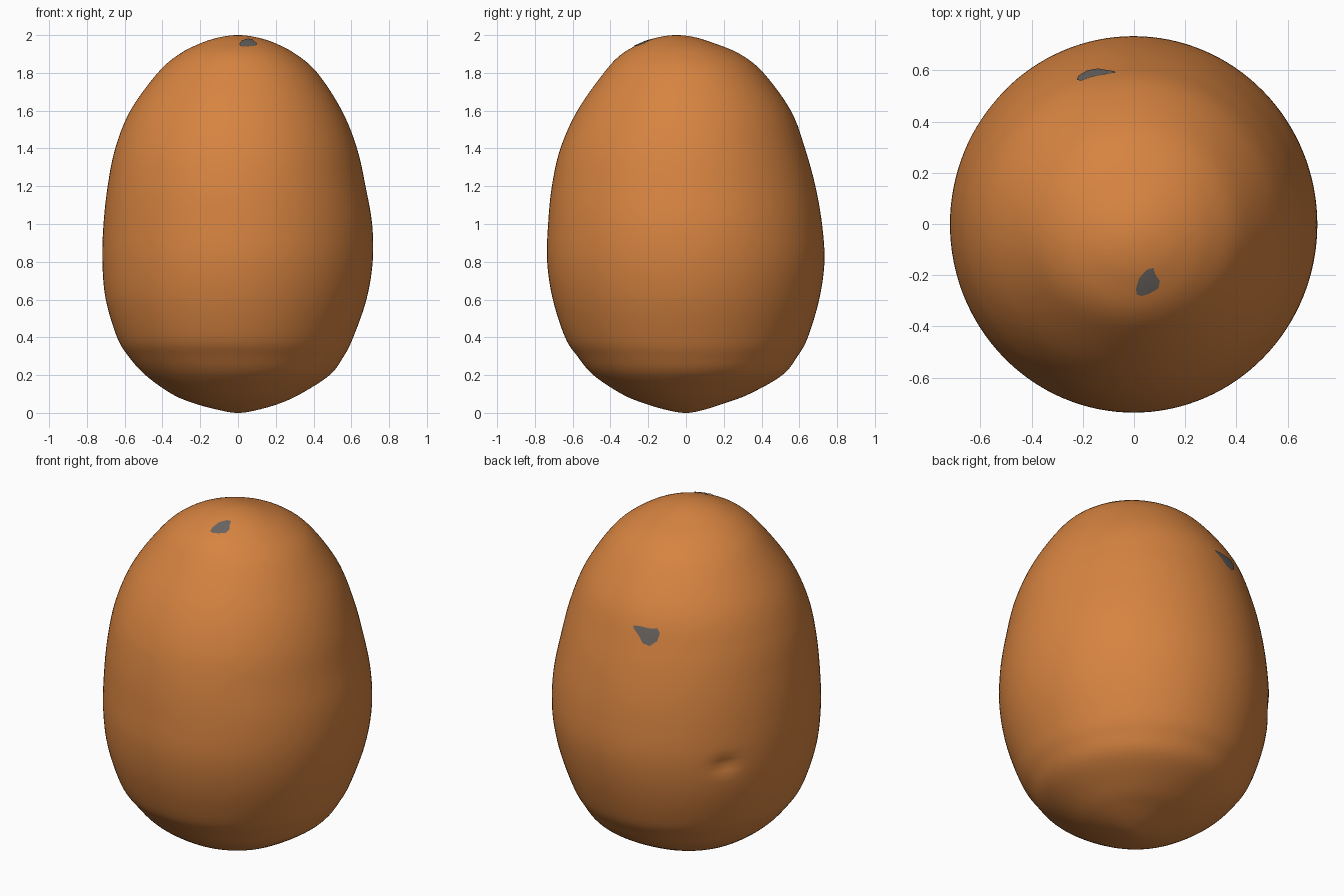
import bpy, bmesh, math
from mathutils import Vector
from mathutils.bvhtree import BVHTree

if "Cube" in bpy.data.objects:
    bpy.data.objects.remove(bpy.data.objects["Cube"])

SEGS, SUB = 128, 6

def material(name, rgb):
    m = bpy.data.materials.new(name)
    m.diffuse_color = (*rgb, 1)
    m.use_nodes = True
    m.node_tree.nodes["Principled BSDF"].inputs["Base Color"].default_value = m.diffuse_color
    return m

orange = material("shell orange", (0.68, 0.23, 0.052))
grey = material("patch grey", (0.14, 0.127, 0.12))

# egg profile rows: z, min x, max x, min y, max y
ROWS = [
    (0, 0, 0, 0, 0),
    (.015, -.10, .10, -.10, .09),
    (.05, -.23, .22, -.22, .20),
    (.10, -.35, .33, -.34, .335),
    (.20, -.49, .485, -.49, .51),
    (.30, -.58, .56, -.575, .59),
    (.40, -.64, .61, -.64, .645),
    (.60, -.70, .68, -.705, .705),
    (.80, -.718, .713, -.735, .733),
    (1.0, -.712, .71, -.73, .72),
    (1.2, -.69, .675, -.71, .685),
    (1.4, -.65, .63, -.665, .63),
    (1.6, -.57, .55, -.575, .555),
    (1.8, -.425, .42, -.435, .41),
    (1.9, -.31, .305, -.34, .285),
    (1.96, -.19, .19, -.23, .14),
    (1.99, -.09, .09, -.14, .04),
    (2.0, 0, 0, -.05, -.05),
]

def over_pole(r):
    # continue the curve past a pole by swapping its two sides
    return (r[0], r[2], r[1], r[4], r[3])

def spline(a, b, c, d, t):
    return [0.5 * (2 * q + (r - p) * t + (2 * p - 5 * q + 4 * r - s) * t * t
                   + (3 * q - p - 3 * r + s) * t ** 3) for p, q, r, s in zip(a, b, c, d)]

pts = [over_pole(ROWS[1])] + ROWS + [over_pole(ROWS[-2])]
rings = [spline(*pts[i:i + 4], k / SUB) for i in range(len(ROWS) - 1) for k in range(SUB)][1:]

# small dent low on the back left
DENT = Vector((-.575, .45, .77))
DENT_SIDE = Vector((-.62, -.785, 0))
DENT_IN = Vector((.785, -.62, 0))

def dented(p):
    d = p - DENT
    if d.dot(DENT_IN) > .3:
        return p
    u, v = d.dot(DENT_SIDE) / .065, d.z / .04
    return p + DENT_IN * (.022 * math.exp(-(u * u + v * v)))

bm = bmesh.new()
loops = []
for z, x0, x1, y0, y1 in rings:
    loop = []
    for s in range(SEGS):
        a = 2 * math.pi * s / SEGS
        p = Vector(((x0 + x1) / 2 + (x1 - x0) / 2 * math.cos(a),
                    (y0 + y1) / 2 + (y1 - y0) / 2 * math.sin(a), z))
        loop.append(bm.verts.new(dented(p)))
    loops.append(loop)
bottom, top = bm.verts.new((0, 0, 0)), bm.verts.new((0, -.05, 2))
for s in range(SEGS):
    n = (s + 1) % SEGS
    for lo, hi in zip(loops, loops[1:]):
        bm.faces.new((lo[s], lo[n], hi[n], hi[s]))
    bm.faces.new((bottom, loops[0][n], loops[0][s]))
    bm.faces.new((loops[-1][s], loops[-1][n], top))
bm.normal_update()
tree = BVHTree.FromBMesh(bm)

def finish(b, name, mat):
    me = bpy.data.meshes.new(name)
    b.to_mesh(me)
    b.free()
    me.materials.append(mat)
    me.polygons.foreach_set("use_smooth", [True] * len(me.polygons))
    ob = bpy.data.objects.new(name, me)
    bpy.context.collection.objects.link(ob)

finish(bm, "egg_shell", orange)

# thin grey patches laid onto the shell by casting an outline at it
def patch(name, outline, origin, direction):
    b = bmesh.new()
    mid = sum((Vector(p) for p in outline), Vector((0, 0))) / len(outline)

    def on_shell(p):
        loc, nor, _, _ = tree.ray_cast(origin(p), Vector(direction))
        return b.verts.new(loc + nor * .004)

    centre = on_shell(mid)
    inner = [on_shell(mid.lerp(Vector(p), .5)) for p in outline]
    outer = [on_shell(Vector(p)) for p in outline]
    for i in range(len(outline)):
        j = (i + 1) % len(outline)
        b.faces.new((centre, inner[i], inner[j]))
        b.faces.new((inner[i], outer[i], outer[j], inner[j]))
    b.normal_update()
    if sum(f.normal.dot(Vector(direction)) for f in b.faces) > 0:
        bmesh.ops.reverse_faces(b, faces=b.faces[:])
    finish(b, name, mat=grey)

patch("top_patch",
      [(.008, -.25), (.02, -.21), (.05, -.177), (.075, -.17), (.083, -.197), (.10, -.22),
       (.095, -.25), (.06, -.27), (.03, -.28), (.01, -.273)],
      lambda p: Vector((p[0], p[1], 3)), (0, 0, -1))
patch("back_patch",
      [(-.07, 1.52), (-.11, 1.523), (-.16, 1.52), (-.205, 1.525), (-.222, 1.50),
       (-.215, 1.46), (-.18, 1.43), (-.14, 1.44), (-.11, 1.475), (-.075, 1.505)],
      lambda p: Vector((p[0], 3, p[1])), (0, -1, 0))
